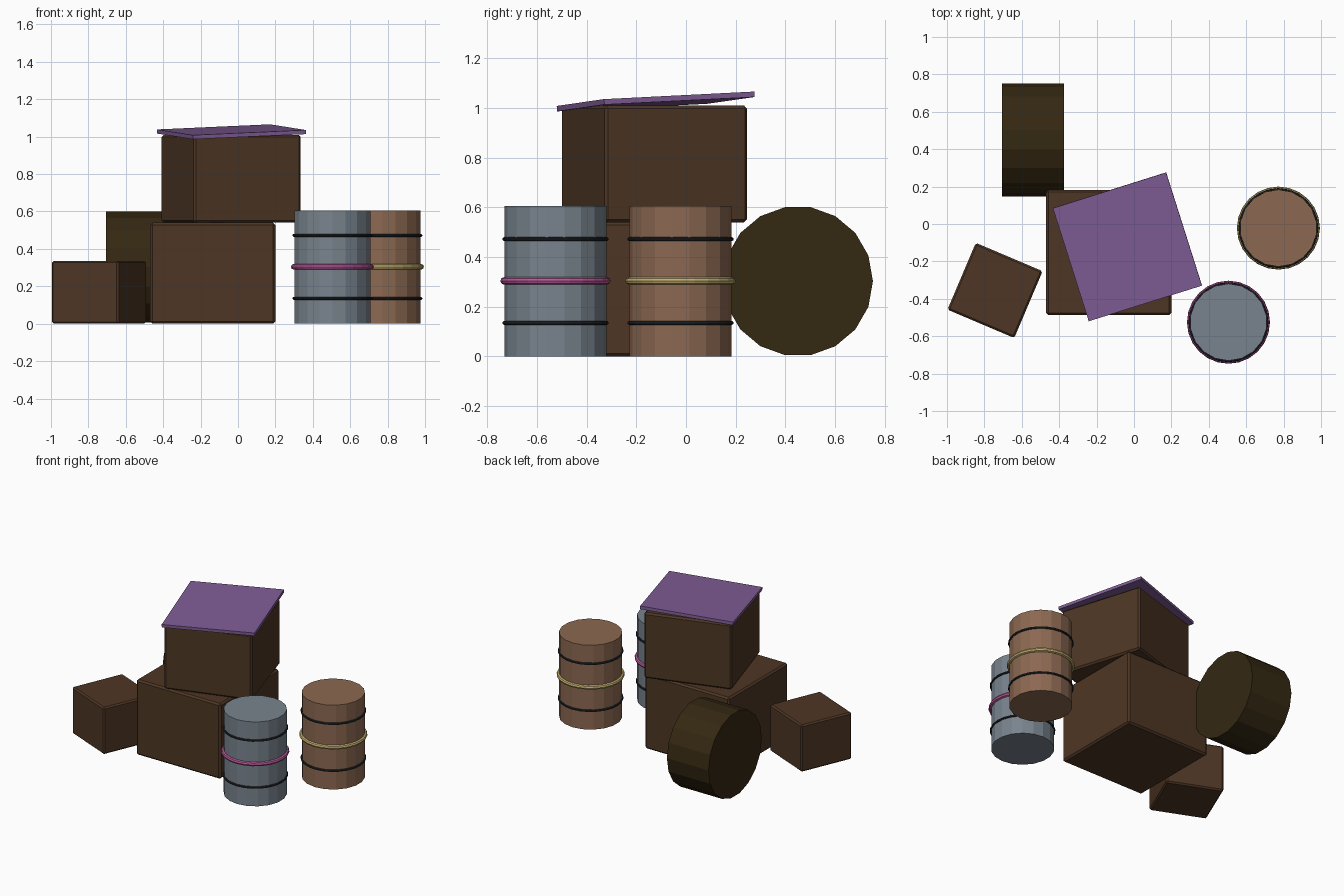
import bpy, math

if "Cube" in bpy.data.objects:
    bpy.data.objects.remove(bpy.data.objects["Cube"])


def mat(name, rgb):
    m = bpy.data.materials.new(name)
    m.diffuse_color = (*rgb, 1)
    m.use_nodes = True
    m.node_tree.nodes["Principled BSDF"].inputs["Base Color"].default_value = m.diffuse_color
    return m


WOOD = mat("dark_wood", (0.076, 0.037, 0.018))
PURPLE = mat("purple_lid", (0.21, 0.107, 0.296))
GREY = mat("grey_steel", (0.19, 0.23, 0.27))
RUST = mat("rusty_brown", (0.26, 0.14, 0.083))
DARK = mat("dark_olive_wood", (0.035, 0.021, 0.006))
BLACK = mat("black_hoop", (0.017, 0.02, 0.024))
PINK = mat("pink_band", (0.48, 0.10, 0.32))
YELLOW = mat("yellow_band", (0.55, 0.43, 0.16))


def finish(name, m):
    o = bpy.context.object
    o.name = name
    o.data.materials.append(m)
    return o


def box(name, loc, size, rot, m, bevel=0.0):
    bpy.ops.mesh.primitive_cube_add(size=1, location=loc, rotation=rot)
    o = finish(name, m)
    o.scale = size
    bpy.ops.object.transform_apply(location=False, rotation=False, scale=True)
    if bevel:
        b = o.modifiers.new("bevel", 'BEVEL')
        b.width = bevel
        b.segments = 1


def cylinder(name, loc, r, h, rot, m):
    bpy.ops.mesh.primitive_cylinder_add(vertices=18, radius=r, depth=h,
                                        location=loc, rotation=rot)
    finish(name, m)


def hoop(name, loc, r, thick, m):
    bpy.ops.mesh.primitive_torus_add(location=loc, major_radius=r, minor_radius=thick,
                                     major_segments=24, minor_segments=8)
    finish(name, m)


# crates
box("large_crate", (-0.135, -0.152, 0.27), (0.67, 0.67, 0.54), (0, 0, 0), WOOD, 0.012)
box("upper_crate", (-0.037, -0.127, 0.775), (0.60, 0.60, 0.47), (0, 0, 0.3), WOOD, 0.012)
box("small_crate", (-0.743, -0.355, 0.168), (0.388, 0.388, 0.336),
    (0, 0, math.radians(-23)), WOOD, 0.01)

# tilted lid
box("crate_lid", (-0.035, -0.122, 1.026), (0.635, 0.635, 0.022), (0.048, -0.043, 0.305), PURPLE)

# round drum lying on its side
cylinder("lying_drum", (-0.54, 0.45, 0.303), 0.302, 0.33, (0, math.pi / 2, 0), DARK)

# standing barrels with hoops
for label, x, y, body, band in (("grey", 0.505, -0.525, GREY, PINK),
                                ("brown", 0.772, -0.022, RUST, YELLOW)):
    cylinder(label + "_barrel", (x, y, 0.303), 0.206, 0.605, (0, 0, 0), body)
    for pos, z in (("lower", 0.135), ("upper", 0.472)):
        hoop(f"{label}_{pos}_hoop", (x, y, z), 0.206, 0.008, BLACK)
    hoop(label + "_middle_band", (x, y, 0.304), 0.207, 0.015, band)
